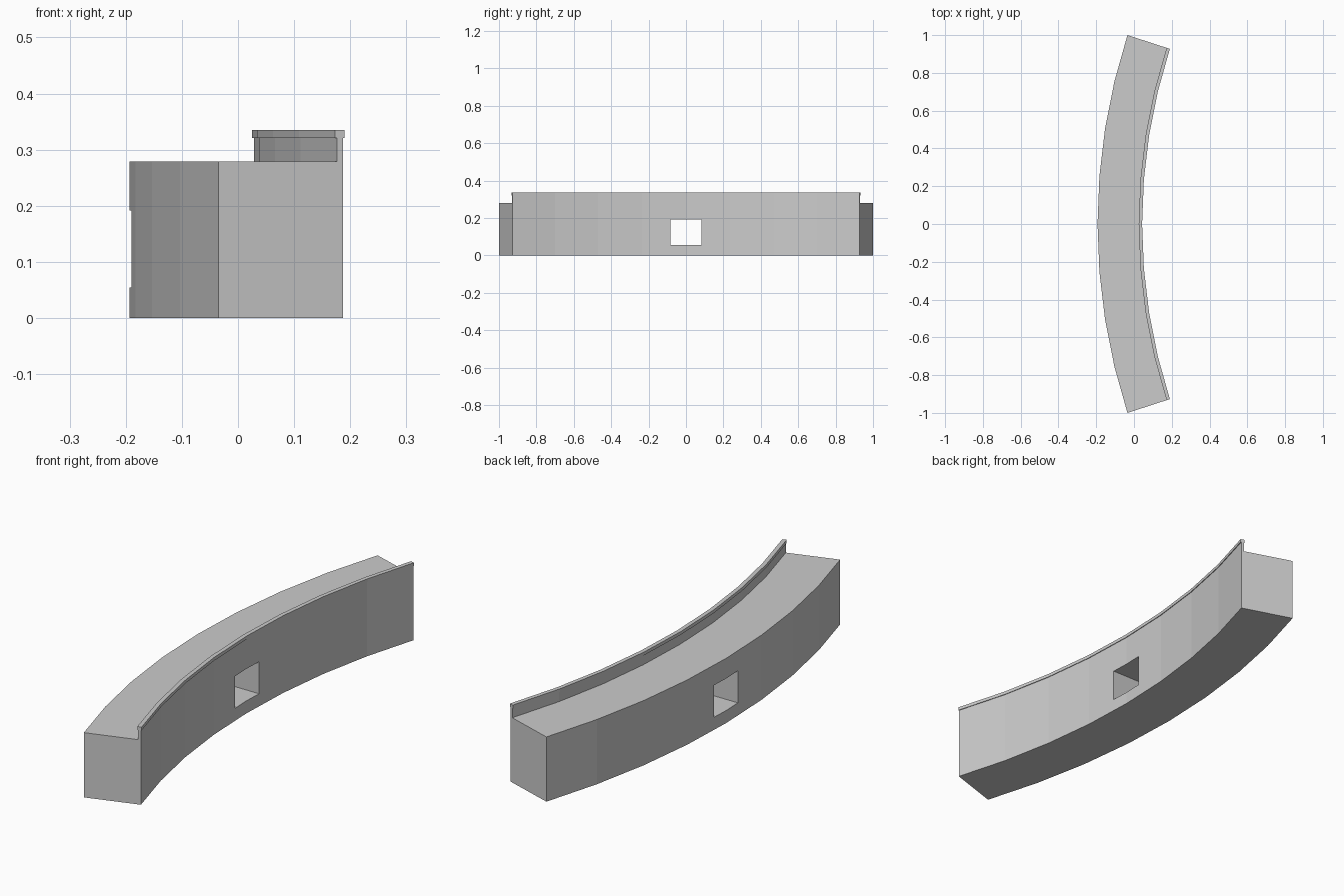
import bpy, bmesh
from math import sin, cos, radians

if "Cube" in bpy.data.objects:
    bpy.data.objects.remove(bpy.data.objects["Cube"])

CX = 3.043          # centre of the arc on the x axis
HALF = 18           # half sweep in degrees
SEGS = 8


def sweep(name, profile):
    """Sweep a closed (radius, z) profile along the arc in flat facets."""
    bm = bmesh.new()
    rings = []
    for i in range(SEGS + 1):
        a = radians(-HALF + 2 * HALF * i / SEGS)
        rings.append([bm.verts.new((CX - r * cos(a), r * sin(a), z)) for r, z in profile])
    n = len(profile)
    for a, b in zip(rings, rings[1:]):
        for j in range(n):
            k = (j + 1) % n
            bm.faces.new((a[j], a[k], b[k], b[j]))
    bm.faces.new(rings[0])
    bm.faces.new(rings[-1][::-1])
    bmesh.ops.recalc_face_normals(bm, faces=bm.faces[:])
    mesh = bpy.data.meshes.new(name)
    bm.to_mesh(mesh)
    bm.free()
    ob = bpy.data.objects.new(name, mesh)
    bpy.context.collection.objects.link(ob)
    return ob


# Curved wall with a thin capped rail along its inner edge
wall = sweep("curved_wall", [
    (3.236, 0), (3.236, 0.279), (3.0145, 0.279), (3.0145, 0.321),
    (3.018, 0.321), (3.018, 0.335), (3.000, 0.335), (3.000, 0.321),
    (3.003, 0.321), (3.003, 0)])

# Square opening through the middle
z0, z1 = 0.054, 0.192
bpy.ops.mesh.primitive_cube_add(size=1, location=(-0.08, 0, (z0 + z1) / 2))
cutter = bpy.context.object
cutter.name = "opening_cutter"
cutter.scale = (0.6, 0.164, z1 - z0)
cutter.hide_render = True

mod = wall.modifiers.new("opening", 'BOOLEAN')
mod.object = cutter
mod.operation = 'DIFFERENCE'
mod.solver = 'EXACT'
bpy.context.view_layer.objects.active = wall
bpy.ops.object.modifier_apply(modifier=mod.name)
bpy.data.objects.remove(cutter)
